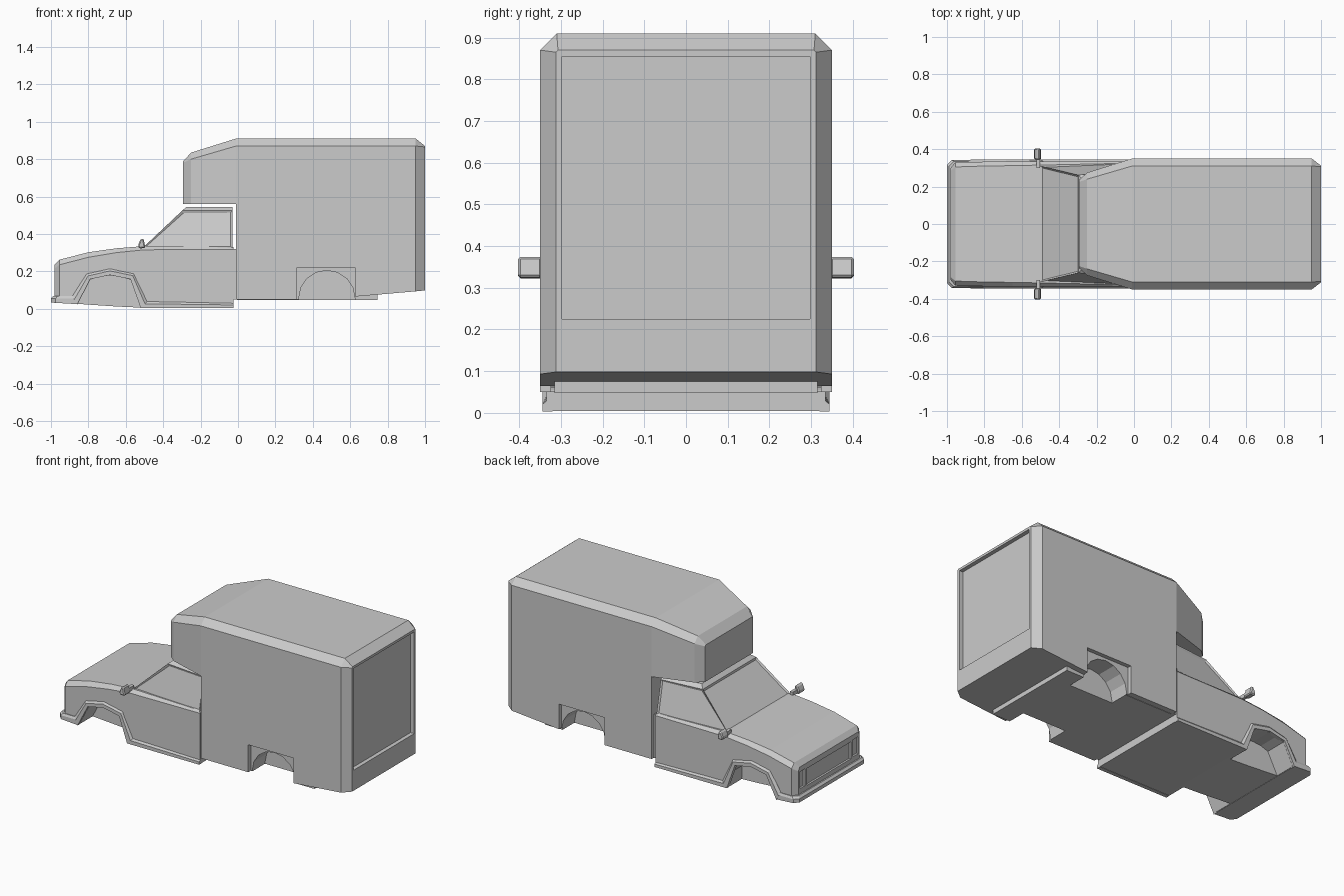
import bpy, bmesh, math

if "Cube" in bpy.data.objects:
    bpy.data.objects.remove(bpy.data.objects["Cube"])


def make(name, verts, faces):
    me = bpy.data.meshes.new(name)
    me.from_pydata(verts, [], faces)
    bm = bmesh.new()
    bm.from_mesh(me)
    bmesh.ops.recalc_face_normals(bm, faces=bm.faces)
    bm.to_mesh(me)
    bm.free()
    ob = bpy.data.objects.new(name, me)
    bpy.context.collection.objects.link(ob)
    return ob


def loft(name, rings):
    n = len(rings[0])
    faces = [tuple(range(n)), tuple((len(rings) - 1) * n + i for i in range(n))]
    for k in range(len(rings) - 1):
        for i in range(n):
            j = (i + 1) % n
            faces.append((k * n + i, k * n + j, (k + 1) * n + j, (k + 1) * n + i))
    return make(name, [p for r in rings for p in r], faces)


def shell(name, sections):
    # each section: x, floor z, half width, eave z, roof half width, roof z
    return loft(name, [[(x, -w, z0), (x, w, z0), (x, w, ze), (x, wr, zr),
                        (x, -wr, zr), (x, -w, ze)] for x, z0, w, ze, wr, zr in sections])


def prism(name, pts, y0, y1):
    return loft(name, [[(x, y, z) for x, z in pts] for y in (y0, y1)])


def block(name, x0, x1, y0, y1, z0, z1):
    return prism(name, [(x0, z0), (x1, z0), (x1, z1), (x0, z1)], y0, y1)


def cut(cutter, *targets):
    cutter.hide_render = True
    for ob in targets:
        m = ob.modifiers.new("cut", 'BOOLEAN')
        m.operation, m.solver, m.object = 'DIFFERENCE', 'EXACT', cutter
        bpy.context.view_layer.objects.active = ob
        bpy.ops.object.modifier_apply(modifier=m.name)
    bpy.data.objects.remove(cutter)


# rear box with the section over the cab
box = shell("rear_box", [
    (-.295, .05, .235, .78, .225, .787),
    (-.25, .05, .275, .80, .24, .835),
    (-.01, .05, .35, .87, .31, .91),
    (.62, .05, .35, .87, .31, .91),
    (.625, .065, .35, .87, .31, .91),
    (.95, .093, .35, .87, .31, .91),
    (1, .098, .312, .865, .307, .87)])
cut(block("c", -.5, -.01, -.5, .5, -.1, .56), box)
cut(block("c", .975, 1.1, -.297, .297, .225, .855), box)
chassis = block("chassis", -.005, .745, -.315, .315, .048, .09)

# rear wheel openings: square panel notch, then round well
arch = [(.475 + .15 * math.cos(math.pi * i / 8), .055 + .15 * math.sin(math.pi * i / 8))
        for i in range(9)]
arch = [(.625, -.05)] + arch + [(.325, -.05)]
for s in (1, -1):
    cut(block("c", .315, .625, s * .325, s * .4, -.1, .22), box)
    cut(prism("c", arch, s * .2, s * .4), box, chassis)

# cab lower body with bonnet
cab = shell("cab_body", [
    (-.98, .035, .30, .215, .285, .235),
    (-.955, .033, .33, .235, .305, .262),
    (-.8, .022, .333, .275, .31, .302),
    (-.65, .012, .335, .30, .312, .323),
    (-.5, .005, .335, .315, .315, .335),
    (-.025, .005, .335, .318, .325, .33)])
well = [(-.86, -.05), (-.86, .02), (-.79, .155), (-.74, .172), (-.685, .178),
        (-.63, .172), (-.575, .155), (-.525, .09), (-.52, -.05)]
for s in (1, -1):
    cut(prism("c", well, s * .2, s * .4), cab)
    # headlight recess
    cut(block("c", -1.1, -.968, s * .235, s * .285, .10, .205), cab)
cut(block("c", -1.1, -.968, -.215, .215, .095, .2), cab)

# cab upper with recessed glass
rings = []
for z, xf, wf, wb in ((.325, -.51, .312, .332), (.525, -.298, .262, .29), (.545, -.275, .238, .265)):
    rings.append([(xf, -wf, z), (xf, wf, z), (-.03, wb, z), (-.03, -wb, z)])
top = loft("cab_upper", rings)
bm = bmesh.new()
bm.from_mesh(top.data)
glass = [f for f in bm.faces if .4 < f.calc_center_median().z < .45
         and f.calc_center_median().x < -.1]
bmesh.ops.inset_individual(bm, faces=glass, thickness=.014, depth=-.008)
bm.to_mesh(top.data)
bm.free()

# joint between cab and box
block("cab_joint", -.03, -.005, -.328, .328, .05, .32)

# front bumper with chamfered corners
plan = [(-.86, -.342), (-.975, -.342), (-1, -.315), (-1, .315), (-.975, .342), (-.86, .342)]
loft("front_bumper", [[(x, y, .033 - (x + 1) * .06) for x, y in plan],
                      [(x, y, .055) for x, y in plan],
                      [(x + .012 * (x < -.9), y * .98, .068) for x, y in plan]])

# wheel flare and sill trim, mirrors
outer = [(-.885, .068), (-.81, .187), (-.685, .217), (-.555, .19), (-.482, .042), (-.025, .032)]
inner = [(-.025, .003), (-.52, .003), (-.575, .158), (-.685, .18), (-.79, .158), (-.86, .022)]
mid = [(a[0] * .6 + b[0] * .4, a[1] * .6 + b[1] * .4) for a, b in zip(outer, inner[::-1])]
for s, side in ((1, "left"), (-1, "right")):
    loft("side_trim_" + side, [[(x, s * .32, z) for x, z in outer + inner],
                               [(x, s * .332, z) for x, z in outer + inner],
                               [(x, s * .344, z) for x, z in mid + inner]])
    mirror = prism("mirror_" + side, [(-.535, .34), (-.52, .373), (-.505, .375), (-.495, .325),
                                      (-.53, .322)], s * .345, s * .403)
    b = mirror.modifiers.new("round", 'BEVEL')
    b.width, b.segments = .006, 1
    block("mirror_arm_" + side, -.522, -.502, s * .3, s * .35, .328, .352)
